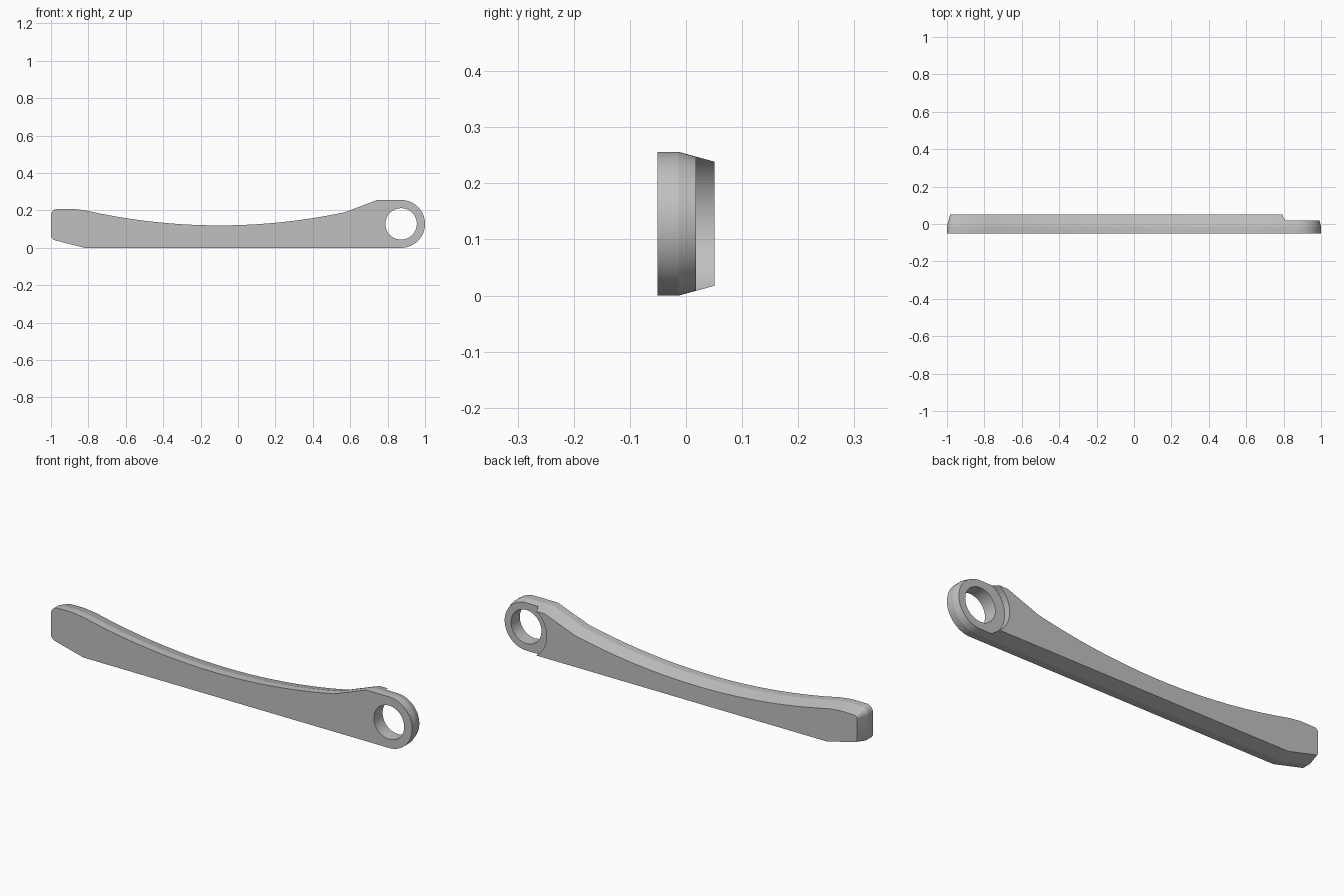
import bpy, bmesh
from math import cos, sin, tan, pi, radians
from mathutils import Vector

cube = bpy.data.objects.get("Cube")
if cube:
    bpy.data.objects.remove(cube)

EYE = Vector((0.872, 0.128))
EYE_R = 0.128
HALF = 0.051


def fillet(a, p, b, r, steps=8):
    """Round corner p between neighbours a and b with radius r."""
    a, p, b = Vector(a), Vector(p), Vector(b)
    u, v = (a - p).normalized(), (b - p).normalized()
    half = u.angle(v) / 2
    centre = p + (u + v).normalized() * (r / sin(half))
    start = p + u * (r / tan(half)) - centre
    end = p + v * (r / tan(half)) - centre
    sweep = start.angle_signed(end)
    pts = []
    for i in range(steps + 1):
        t = -sweep * i / steps
        pts.append(centre + Vector((start.x * cos(t) - start.y * sin(t),
                                    start.x * sin(t) + start.y * cos(t))))
    return pts


def inset(pts, d):
    """Mitred inward offset of a counter-clockwise outline."""
    out = []
    for i, p in enumerate(pts):
        e1 = (p - pts[i - 1]).normalized()
        e2 = (pts[(i + 1) % len(pts)] - p).normalized()
        n1, n2 = Vector((-e1.y, e1.x)), Vector((-e2.y, e2.x))
        out.append(p + (n1 + n2) * (d / (1 + n1.dot(n2))))
    return out


def loft(name, sections):
    """Solid through (y, outline) sections, front to back."""
    bm = bmesh.new()
    rings = [[bm.verts.new((p.x, y, p.y)) for p in pts] for y, pts in sections]
    bm.faces.new(rings[0])
    bm.faces.new(rings[-1][::-1])
    for r, s in zip(rings, rings[1:]):
        for i in range(len(r)):
            bm.faces.new((r[i - 1], r[i], s[i], s[i - 1]))
    bmesh.ops.recalc_face_normals(bm, faces=bm.faces)
    mesh = bpy.data.meshes.new(name)
    bm.to_mesh(mesh)
    bm.free()
    obj = bpy.data.objects.new(name, mesh)
    bpy.context.collection.objects.link(obj)
    return obj


def circle(r, n=72):
    return [EYE + Vector((cos(2 * pi * i / n), sin(2 * pi * i / n))) * r
            for i in range(n)]


# Lever outline: round eye, hollow top edge, blunt rounded tip
outline = [Vector((-0.82, 0))]
outline += [EYE + Vector((cos(t), sin(t))) * EYE_R
            for t in (radians(-90 + 5 * i) for i in range(37))]
outline.append(Vector((0.745, 0.256)))
for i in range(41):
    x = 0.57 - 1.39 * i / 40
    outline.append(Vector((x, 0.12 + (x + 0.1) ** 2 / 6.4)))
tip_top, tip_low = (-1, 0.208), (-1, 0.046)
outline += fillet((-0.82, 0.201), (-0.885, 0.209), tip_top, 0.12)
outline += fillet((-0.885, 0.209), tip_top, tip_low, 0.035)
outline += fillet(tip_top, tip_low, (-0.82, 0), 0.028)

# Straight front band, then tapered sides towards the back
lever = loft("lever_arm", [(-HALF, outline), (-0.013, outline),
                           (HALF, inset(outline, 0.0175))])

# Pin hole and the thinned circular seat behind the eye
cutters = [loft("pin_hole_cutter", [(-0.2, circle(0.084)), (0.2, circle(0.084))]),
           loft("eye_seat_cutter", [(0.018, circle(0.136)), (0.2, circle(0.136))])]
for c in cutters:
    c.hide_render = True
    mod = lever.modifiers.new(c.name, "BOOLEAN")
    mod.operation = "DIFFERENCE"
    mod.solver = "EXACT"
    mod.object = c

bpy.context.view_layer.update()
graph = bpy.context.evaluated_depsgraph_get()
cut_mesh = bpy.data.meshes.new_from_object(lever.evaluated_get(graph))
lever.modifiers.clear()
lever.data = cut_mesh
for c in cutters:
    bpy.data.objects.remove(c)

# Plain grey finish
grey = bpy.data.materials.new("plain_grey")
grey.use_nodes = True
colour = (0.53, 0.53, 0.53, 1)
grey.diffuse_color = colour
grey.node_tree.nodes["Principled BSDF"].inputs["Base Color"].default_value = colour
lever.data.materials.clear()
lever.data.materials.append(grey)

for o in bpy.context.selected_objects:
    o.select_set(False)
lever.select_set(True)
bpy.context.view_layer.objects.active = lever
bpy.ops.object.shade_smooth_by_angle(angle=radians(11))
